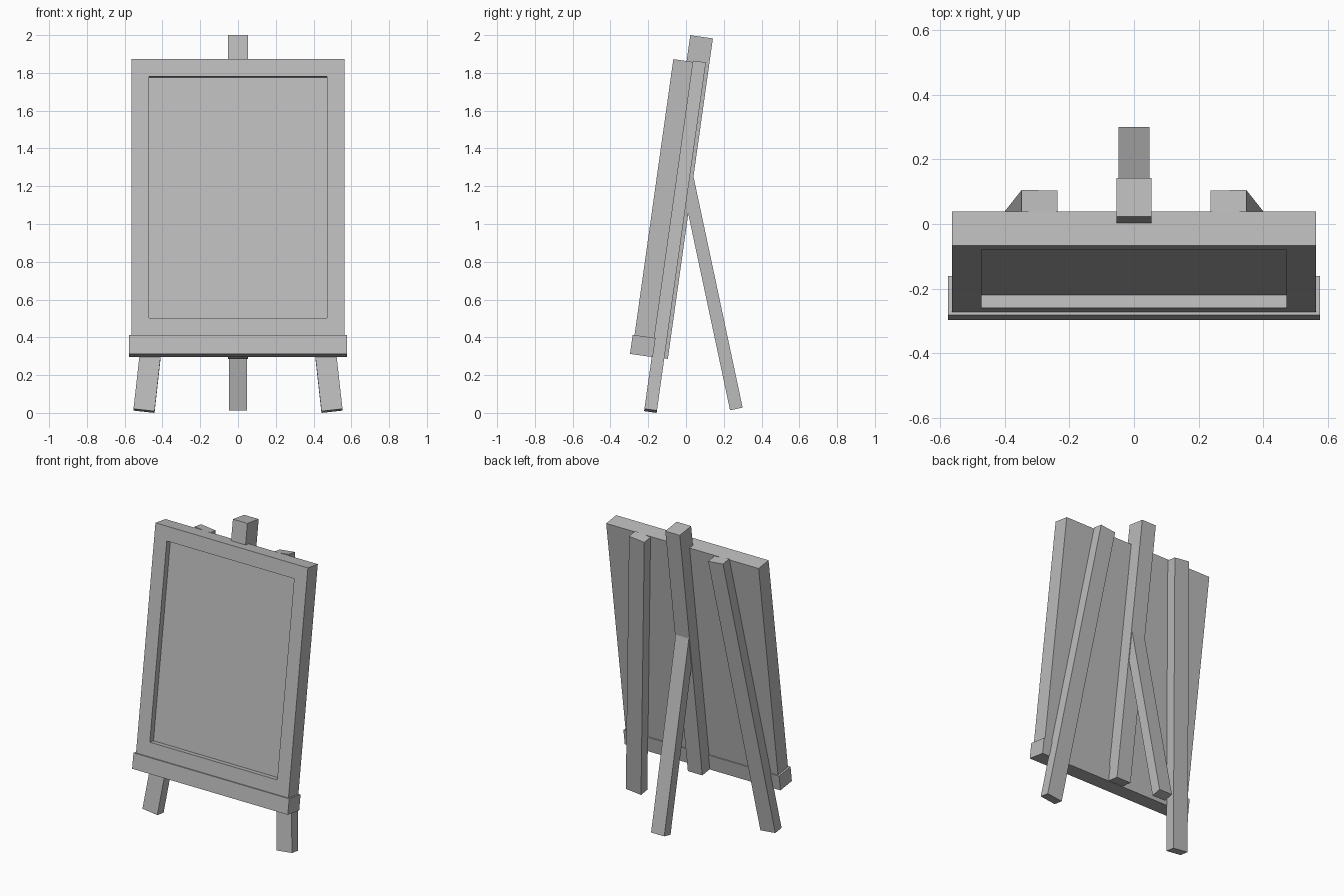
import bpy
import bmesh
from math import radians, hypot, atan2
from mathutils import Matrix, Vector

cube = bpy.data.objects.get("Cube")
if cube:
    bpy.data.objects.remove(cube, do_unlink=True)

grey = bpy.data.materials.new("plain_grey")
grey.use_nodes = True
GREY = (0.5, 0.5, 0.5, 1.0)
grey.diffuse_color = GREY
grey.node_tree.nodes["Principled BSDF"].inputs["Base Color"].default_value = GREY

# The whole front assembly leans back about the x axis
LEAN = Matrix.Rotation(radians(-8), 4, 'X')


def box_mesh(size, centre):
    bm = bmesh.new()
    bmesh.ops.create_cube(bm, size=1.0)
    bmesh.ops.scale(bm, vec=size, verts=bm.verts)
    bmesh.ops.translate(bm, vec=centre, verts=bm.verts)
    return bm


def finish(name, bm, matrix):
    bmesh.ops.recalc_face_normals(bm, faces=bm.faces)
    mesh = bpy.data.meshes.new(name)
    bm.to_mesh(mesh)
    bm.free()
    mesh.materials.append(grey)
    obj = bpy.data.objects.new(name, mesh)
    obj.matrix_world = matrix
    bpy.context.collection.objects.link(obj)
    return obj


def slab(half_width, front, back, bottom, top):
    """Box in the leaning frame, symmetric in x."""
    return box_mesh((2 * half_width, back - front, top - bottom),
                    (0, (front + back) / 2, (bottom + top) / 2))


# Board with a recessed panel in its front face
bm = slab(0.564, -0.327, -0.221, 0.37, 1.845)
bm.normal_update()
face = min(bm.faces, key=lambda f: f.calc_center_median().y)
bmesh.ops.inset_individual(bm, faces=[face], thickness=0.131)
panel = bmesh.ops.extrude_discrete_faces(bm, faces=[face])["faces"][0]
bmesh.ops.translate(bm, vec=(0, 0.04, 0), verts=panel.verts)
finish("board", bm, LEAN)

# Ledge under the board and the centre post behind it
finish("ledge", slab(0.576, -0.337, -0.215, 0.268, 0.37), LEAN)
finish("centre_post", slab(0.0535, -0.256, -0.135, 0.27, 1.983), LEAN)

# Splayed front legs, lying in the leaning plane
for side, name in ((1, "front_leg_left"), (-1, "front_leg_right")):
    low = Vector((side * 0.4975, -0.1875, -0.0155))
    high = Vector((side * 0.292, -0.1875, 1.846))
    run = high - low
    splay = Matrix.Rotation(atan2(run.x, run.z), 4, 'Y')
    leg = box_mesh((0.112, 0.067, run.length), (0, 0, 0))
    finish(name, leg, LEAN @ Matrix.Translation((low + high) / 2) @ splay)

# Rear leg, its top end buried in the centre post
foot = Vector((0, 0.2665, 0.021))
head = Vector((0, 0.0, 1.274))
run = head - foot
tilt = Matrix.Rotation(atan2(-run.y, run.z), 4, 'X')
finish("rear_leg", box_mesh((0.0974, 0.068, run.length), (0, 0, 0)),
       Matrix.Translation((foot + head) / 2) @ tilt)
